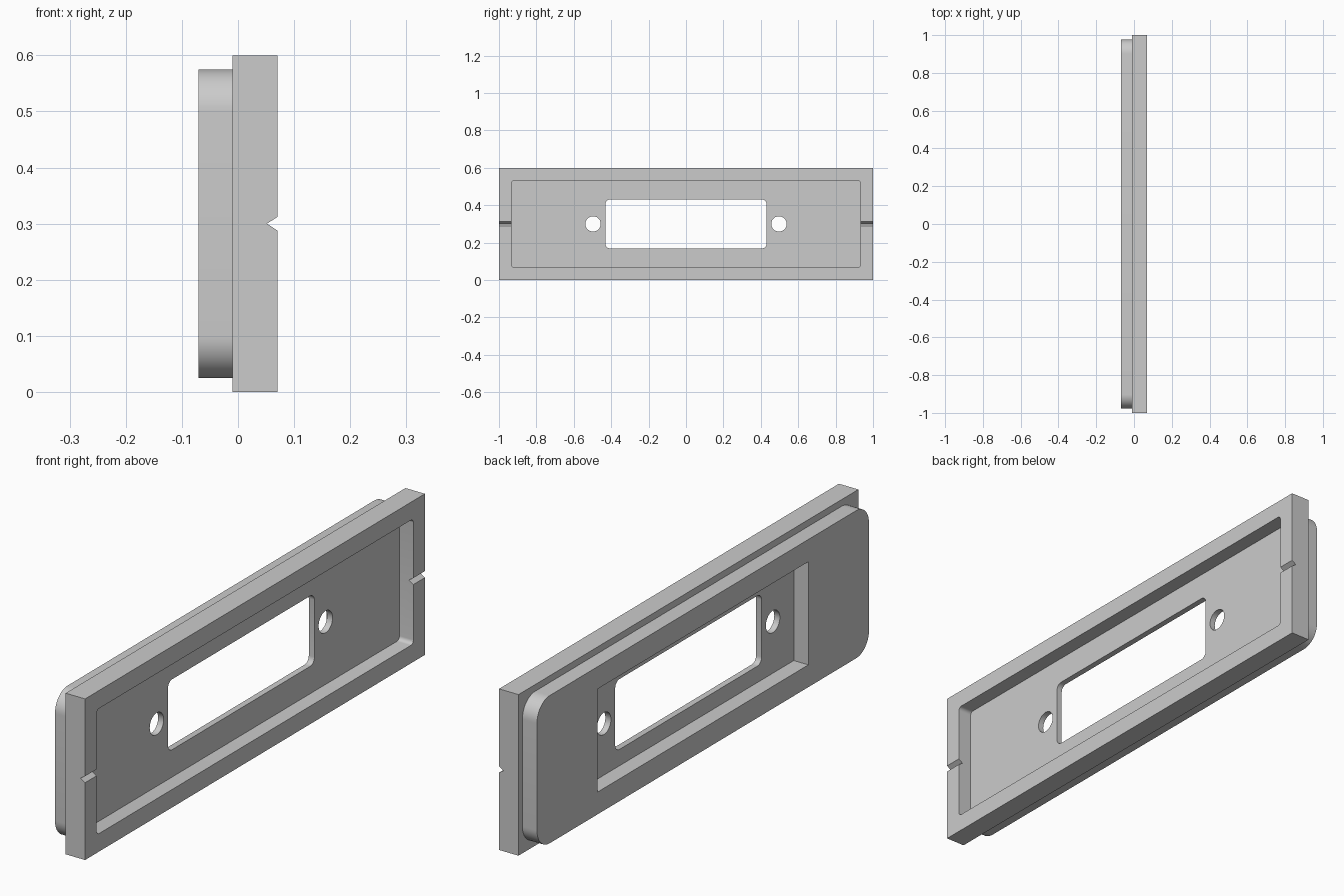
import bpy
import bmesh
import math

default = bpy.data.objects.get("Cube")
if default:
    bpy.data.objects.remove(default, do_unlink=True)

MID_Z = 0.3

grey = bpy.data.materials.new("light grey")
grey.use_nodes = True
colour = (0.6, 0.6, 0.6, 1)
grey.diffuse_color = colour
grey.node_tree.nodes["Principled BSDF"].inputs["Base Color"].default_value = colour


def prism(name, outline, x0, x1):
    """Extrude a (y, z) outline along x."""
    bm = bmesh.new()
    base = bm.faces.new([bm.verts.new((x0, y, z)) for y, z in outline])
    top = bmesh.ops.extrude_face_region(bm, geom=[base])["geom"]
    verts = [v for v in top if isinstance(v, bmesh.types.BMVert)]
    bmesh.ops.translate(bm, verts=verts, vec=(x1 - x0, 0, 0))
    bmesh.ops.recalc_face_normals(bm, faces=bm.faces)
    mesh = bpy.data.meshes.new(name)
    bm.to_mesh(mesh)
    bm.free()
    mesh.materials.append(grey)
    obj = bpy.data.objects.new(name, mesh)
    bpy.context.scene.collection.objects.link(obj)
    return obj


def rounded(half_y, half_z, radius=0.0, steps=6):
    """Rounded rectangle centred on the plate."""
    if radius == 0:
        return [(sy * half_y, MID_Z + sz * half_z)
                for sy, sz in ((1, 1), (-1, 1), (-1, -1), (1, -1))]
    points = []
    for i, (sy, sz) in enumerate(((1, 1), (-1, 1), (-1, -1), (1, -1))):
        for k in range(steps + 1):
            a = (i + k / steps) * math.pi / 2
            points.append((sy * (half_y - radius) + radius * math.cos(a),
                           MID_Z + sz * (half_z - radius) + radius * math.sin(a)))
    return points


def circle(y, radius, count=40):
    return [(y + radius * math.cos(2 * math.pi * k / count),
             MID_Z + radius * math.sin(2 * math.pi * k / count)) for k in range(count)]


def combine(target, tool, operation):
    """Apply a boolean and remove the tool."""
    mod = target.modifiers.new("boolean", "BOOLEAN")
    mod.operation = operation
    mod.solver = "EXACT"
    mod.object = tool
    bpy.context.view_layer.update()
    graph = bpy.context.evaluated_depsgraph_get()
    result = bpy.data.meshes.new_from_object(target.evaluated_get(graph))
    target.modifiers.clear()
    target.data = result
    bpy.data.objects.remove(tool, do_unlink=True)


# Flange with the narrower rounded plug behind it
panel = prism("connector_panel", rounded(1.0, 0.3), -0.01, 0.07)
combine(panel, prism("plug", rounded(0.977, 0.275, 0.075, 12), -0.07, 0.005), "UNION")

# Recesses on both sides, leaving a thin web
combine(panel, prism("outer_recess", rounded(0.932, 0.233, 0.015), 0.013, 0.1), "DIFFERENCE")
combine(panel, prism("inner_recess", rounded(0.62, 0.192), -0.1, -0.01), "DIFFERENCE")

# Window and screw holes through the web
combine(panel, prism("window", rounded(0.431, 0.131, 0.025), -0.1, 0.1), "DIFFERENCE")
for side in (-1, 1):
    combine(panel, prism("screw_hole", circle(side * 0.497, 0.041), -0.1, 0.1), "DIFFERENCE")

# V notches across both end rims
for side in (-1, 1):
    notch = prism("notch", [(side * 0.9, MID_Z), (side * 1.1, MID_Z),
                            (side * 1.1, MID_Z + 0.1), (side * 0.9, MID_Z + 0.1)], 0.052, 0.1)
    # Reshape the block into a wedge with its tip inside the rim
    for v in notch.data.vertices:
        upper = v.co.z > MID_Z + 0.05
        if v.co.x < 0.06:
            v.co.z = MID_Z + (0.0002 if upper else -0.0002)
        else:
            v.co.z = MID_Z + (0.02 if upper else -0.02)
            v.co.x = 0.082
    combine(panel, notch, "DIFFERENCE")

# Smooth the round corners, keep the edges sharp
bpy.ops.object.select_all(action="DESELECT")
panel.select_set(True)
bpy.context.view_layer.objects.active = panel
bpy.ops.object.shade_smooth_by_angle(angle=math.radians(30))
